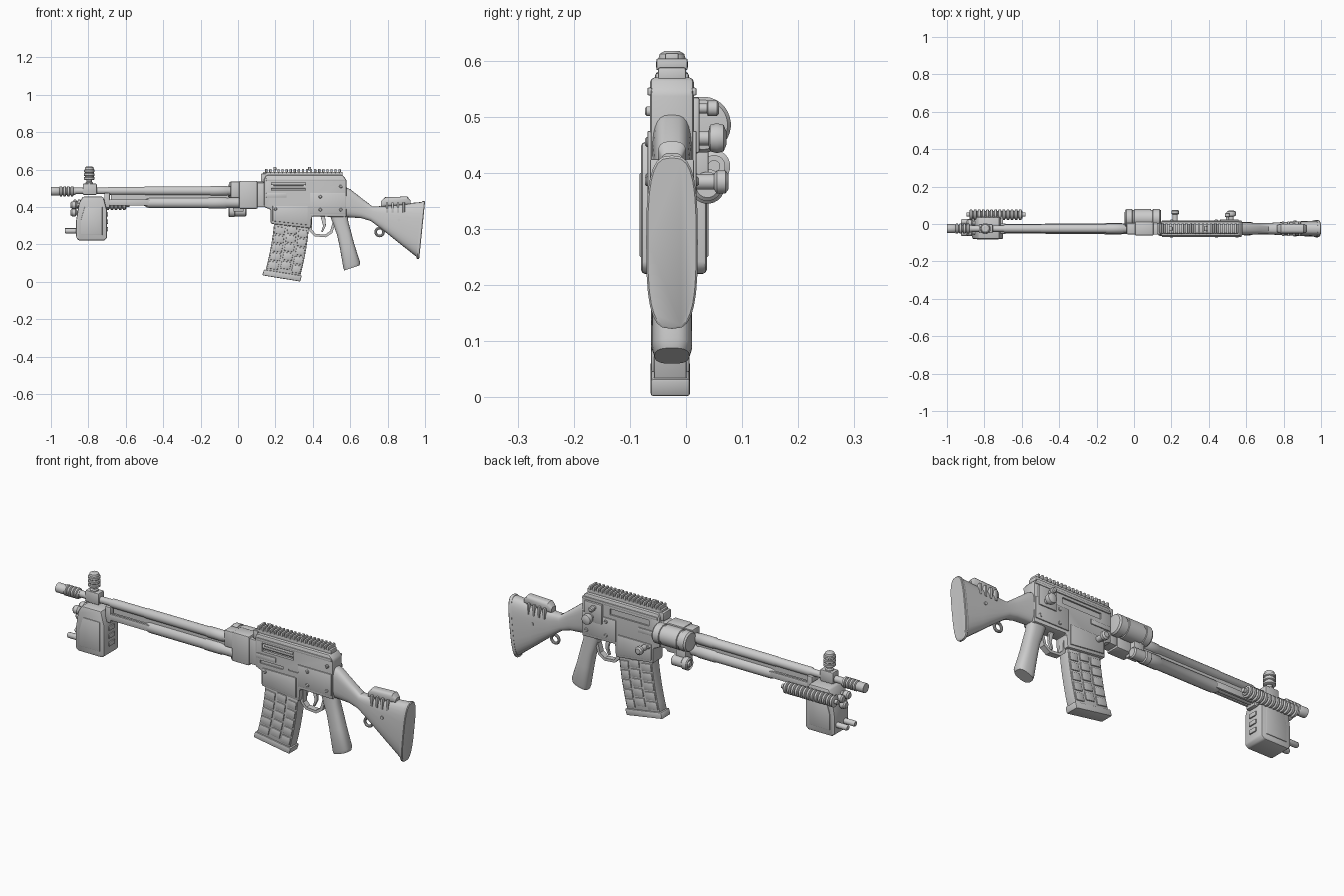
import bpy, bmesh, math
from mathutils import Vector, Matrix

YC = -0.025  # centre plane of the main body


def finish(name, bm):
    bmesh.ops.recalc_face_normals(bm, faces=bm.faces)
    me = bpy.data.meshes.new(name)
    bm.to_mesh(me)
    bm.free()
    ob = bpy.data.objects.new(name, me)
    bpy.context.collection.objects.link(ob)
    return ob


def prism(name, pts, y0, y1, bevel=0.0):
    """Extrude an x-z outline from y0 to y1."""
    bm = bmesh.new()
    a = [bm.verts.new((x, y0, z)) for x, z in pts]
    b = [bm.verts.new((x, y1, z)) for x, z in pts]
    n = len(pts)
    bm.faces.new(a)
    bm.faces.new(b[::-1])
    for i in range(n):
        bm.faces.new((a[i], b[i], b[(i + 1) % n], a[(i + 1) % n]))
    bmesh.ops.recalc_face_normals(bm, faces=bm.faces)
    if bevel:
        es = [e for e in bm.edges if e.calc_face_angle(0) > 0.6]
        bmesh.ops.bevel(bm, geom=es, offset=bevel, segments=2, profile=0.5, affect='EDGES')
    return finish(name, bm)


def box(name, x0, x1, y0, y1, z0, z1, bevel=0.004):
    return prism(name, [(x0, z0), (x1, z0), (x1, z1), (x0, z1)], y0, y1, bevel)


def lathe(name, prof, origin, axis='X', n=24):
    """Turn (distance, radius) pairs about an axis through origin."""
    bm = bmesh.new()
    d = {'X': Vector((1, 0, 0)), 'Y': Vector((0, 1, 0)), 'Z': Vector((0, 0, 1))}[axis]
    u = Vector((d.y, d.z, d.x))
    v = d.cross(u)
    rings = []
    for t, r in prof:
        rings.append([bm.verts.new(Vector(origin) + d * t + r * (u * math.cos(k) + v * math.sin(k)))
                      for k in [2 * math.pi * (i + .5) / n for i in range(n)]])
    skin(bm, rings)
    return finish(name, bm)


def skin(bm, rings):
    n = len(rings[0])
    for a, b in zip(rings, rings[1:]):
        for i in range(n):
            bm.faces.new((a[i], a[(i + 1) % n], b[(i + 1) % n], b[i]))
    bm.faces.new(rings[0])
    bm.faces.new(rings[-1][::-1])


def loft(name, secs, power=0.65, n=28):
    """Skin rounded sections given by two end points in x-z and a half width."""
    bm = bmesh.new()
    rings = []
    for x0, z0, x1, z1, w in secs:
        ring = []
        for i in range(n):
            k = 2 * math.pi * i / n
            c, s = math.cos(k), math.sin(k)
            c = math.copysign(abs(c) ** power, c)
            s = math.copysign(abs(s) ** power, s) * .5 + .5
            ring.append(bm.verts.new((x0 + (x1 - x0) * s, YC + w * c, z0 + (z1 - z0) * s)))
        rings.append(ring)
    skin(bm, rings)
    return finish(name, bm)


def ribbed(x0, x1, count, r_low, r_high):
    """Profile of evenly spaced raised rings."""
    p, step = [], (x1 - x0) / count
    for i in range(count):
        x = x0 + i * step
        p += [(x, r_low), (x + .15 * step, r_high), (x + .65 * step, r_high), (x + .8 * step, r_low)]
    return p + [(x1, r_low)]


def cut(target, boxes):
    for b in boxes:
        c = box("cutter", *b, bevel=0)
        c.hide_render = True
        m = target.modifiers.new("cut", 'BOOLEAN')
        m.object, m.operation, m.solver = c, 'DIFFERENCE', 'EXACT'
        bpy.context.view_layer.objects.active = target
        bpy.ops.object.modifier_apply(modifier=m.name)
        bpy.data.objects.remove(c)


# Barrel, muzzle and lower tube
lathe("muzzle", [(-1, .016), (-1, .024), (-.96, .024)] + ribbed(-.955, -.875, 4, .021, .027)
      + [(-.87, .02)], (0, YC, .484))
lathe("barrel", [(-.88, .017), (-.7, .017), (-.69, .022), (-.5, .022), (-.495, .024), (-.15, .024),
                 (-.145, .027), (-.06, .027), (-.055, .024), (.1, .024)], (0, YC, .486))
lathe("lower_tube", [(-.7, .014), (-.5, .016), (-.49, .024), (-.47, .029), (-.16, .029), (-.155, .032),
                     (-.07, .032), (-.06, .029), (.1, .029)], (0, YC, .422), n=12)
for y in (YC - .02, YC + .02):
    box("tube_rail", -.69, -.47, y - .006, y + .006, .408, .44, .003)
box("barrel_underbar", -.68, -.05, YC - .01, YC + .01, .44, .47, 0)
box("barrel_clamp", -.715, -.685, YC - .028, YC + .028, .395, .475)

# Front post sight
box("sight_base", -.83, -.755, YC - .024, YC + .024, .465, .525, .006)
lathe("sight_post", [(.51, .022), (.53, .02), (.535, .014), (.545, .014)]
      + ribbed(.545, .605, 3, .024, .029) + [(.612, .022), (.617, .014)], (-.795, YC, 0), 'Z')

# Front box with pegs and knobs
prism("front_box", [(-.865, .235), (-.85, .22), (-.715, .22), (-.70, .235), (-.70, .38), (-.72, .455),
                    (-.83, .455), (-.85, .42), (-.865, .33)], -.08, .037, .007)
prism("box_side_panel", [(-.84, .25), (-.725, .25), (-.725, .40), (-.82, .40), (-.84, .33)],
      -.083, .040, .003)
for z in (.27, .31, .35):
    box("box_latch", -.705, -.694, -.045, 0, z, z + .022, .003)
for y, z in ((-.05, .272), (.012, .275)):
    lathe("box_peg", [(-.925, .011), (-.92, .014), (-.86, .014)], (0, y, z), n=16)
for y, z in ((-.045, .41), (.005, .41), (-.02, .37)):
    lathe("box_knob", [(-.895, .014), (-.888, .02), (-.868, .02), (-.86, .012), (-.83, .012)], (0, y, z), n=16)

# Side spring coil
lathe("spring_coil", ribbed(-.88, -.595, 13, .02, .029), (0, .05, .412), n=20)
lathe("coil_core", [(-.895, .011), (-.58, .011)], (0, .05, .412), n=16)
box("coil_bracket", -.80, -.70, -.03, .05, .40, .43)

# Hand guard block, side drum and lamp
box("guard_block", .005, .105, -.062, .012, .39, .54, .008)
box("guard_front", -.04, .015, -.055, .005, .45, .535, .006)
box("guard_neck", .10, .15, -.056, .006, .40, .53)
lathe("side_drum", [(-.05, .03), (-.048, .044), (-.04, .05), (-.01, .05), (-.008, .046), (0, .046), (.002, .05),
                    (.09, .05), (.092, .046), (.1, .046), (.102, .05), (.135, .05), (.143, .044), (.145, .03)],
      (0, .03, .486), n=32)
lathe("side_lamp", [(-.045, .02), (-.05, .026), (-.045, .031), (-.02, .031), (-.015, .026), (.04, .026),
                    (.045, .02)], (0, .038, .376))
lathe("lamp_lens", [(-.052, .012), (-.04, .018)], (0, .038, .376))
box("lamp_mount", -.025, .03, -.02, .04, .375, .45)

# Receiver with ejection port and grooves
receiver = prism("receiver", [(.14, .40), (.175, .385), (.175, .31), (.39, .285), (.395, .35), (.58, .345),
                              (.58, .545), (.56, .57), (.15, .57), (.14, .55)], -.064, .014, .008)
cut(receiver, [(.18, .36, -.09, -.05, .488, .53), (.17, .30, -.09, -.058, .425, .44),
               (.20, .42, .006, .05, .495, .525), (.33, .40, -.09, -.060, .43, .438)])
lathe("bolt", [(.17, .014), (.37, .014)], (0, YC - .02, .508), n=16)
box("bolt_rib", .19, .35, -.064, -.05, .513, .52, .002)
for y0, y1 in ((-.069, -.06), (.01, .019)):
    box("cover_edge", .15, .575, y0, y1, .538, .552, .003)
    box("lower_side_plate", .385, .575, y0, y1, .365, .475, .003)
    prism("magwell_plate", [(.185, .325), (.375, .303), (.375, .405), (.185, .405)], y0, y1, .003)
    box("front_side_plate", .15, .26, y0, y1, .45, .475, .003)
for x, z in ((.44, .385), (.55, .385), (.44, .455), (.2, .39), (.55, .51)):
    lathe("receiver_pin", [(-.073, .006), (-.07, .009), (.02, .009), (.023, .006)], (x, 0, z), 'Y', 12)

# Controls on the far side
lathe("selector_knob", [(0, .013), (.035, .013), (.038, .024), (.05, .027), (.062, .024), (.067, .012)],
      (.52, .005, .462), 'Y', 20)
lathe("charging_handle", [(0, .009), (.032, .009), (.034, .014), (.05, .014), (.054, .009)],
      (.50, .005, .515), 'Y', 16)
lathe("magazine_catch", [(0, .014), (.04, .014), (.045, .021), (.06, .021), (.066, .013)],
      (.22, .01, .384), 'Y', 20)
box("selector_plate", .46, .56, .01, .024, .435, .535)

# Top rail
box("rail_base", .135, .56, YC - .025, YC + .025, .56, .588)
for i in range(19):
    x = .145 + i * .0218
    box("rail_tooth", x, x + .012, YC - .028, YC + .028, .583, .604, .003)
for x in (.19, .375):
    box("rail_sight", x, x + .015, YC - .012, YC + .012, .595, .614, .003)
box("rail_front_foot", .122, .15, YC - .03, YC + .03, .535, .578)


# Curved magazine with raised panels
def mag(s, t):
    lx, lz = .197 - .02 * t - .033 * t * t, .36 - .31 * t
    rx, rz = .383 - .02 * t - .033 * t * t, .335 - .315 * t
    return lx + (rx - lx) * s, lz + (rz - lz) * s


def mag_patch(name, s0, s1, t0, t1, half, bevel, steps=1):
    ts = [t0 + (t1 - t0) * i / steps for i in range(steps + 1)]
    prism(name, [mag(s0, t) for t in ts] + [mag(s1, t) for t in ts[::-1]], YC - .003 - half, YC - .003 + half, bevel)


mag_patch("magazine", 0, 1, 0, 1, .029, .004, 6)
mag_patch("magazine_floor", -.05, 1.04, .955, 1.055, .035, .005)
for r in range(5):
    for s0, s1 in ((.03, .33), (.39, .66), (.72, .97)):
        off = .035 if .39 <= s0 < .5 else 0
        mag_patch("magazine_panel", s0, s1, .2 + r * .15 - off, .325 + r * .15 - off, .034, .003)

# Trigger and guard
prism("trigger_guard", [(.38, .36), (.383, .27), (.41, .243), (.47, .238), (.505, .262), (.53, .35),
                        (.515, .35), (.493, .272), (.466, .252), (.416, .256), (.397, .276), (.395, .36)],
      YC - .015, YC + .015)
prism("trigger", [(.44, .355), (.455, .30), (.445, .268), (.453, .265), (.47, .30), (.465, .355)],
      YC - .007, YC + .007, .002)

# Pistol grip and stock
loft("pistol_grip", [(.49, .36, .585, .37, .03), (.508, .31, .59, .32, .031), (.53, .25, .605, .265, .033),
                     (.545, .18, .622, .2, .035), (.563, .075, .653, .105, .036), (.568, .06, .65, .088, .031)], .75)
loft("stock", [(.565, .345, .565, .51, .036), (.59, .345, .60, .495, .034), (.66, .34, .67, .44, .03),
               (.71, .325, .72, .402, .03), (.77, .28, .775, .405, .034), (.87, .2, .88, .417, .039),
               (.955, .133, .985, .427, .043)])
loft("butt_plate", [(.953, .13, .983, .429, .044), (.957, .122, .987, .431, .046), (.966, .122, .997, .431, .046),
                    (.969, .126, 1.0, .427, .043)])
loft("cheek_rest", [(.765, .40, .765, .43, .018), (.78, .40, .785, .452, .025), (.905, .41, .905, .456, .025),
                    (.922, .41, .922, .435, .018)])
for i in range(4):
    x = .79 + i * .03
    prism("stock_strap", [(x, .37), (x + .012, .37), (x + .012, .425), (x, .425)], YC - .039, YC + .039, .003)
lathe("stock_screw", [(-.043, .008), (.043, .008)], (.86, YC, .33), 'Y', 12)

# Sling ring under the stock
bpy.ops.mesh.primitive_torus_add(major_radius=.021, minor_radius=.007, major_segments=24, minor_segments=10,
                                 location=(.757, YC, .266), rotation=(math.pi / 2, 0, 0))
bpy.context.object.name = "sling_ring"

# Smooth shading with sharp edges kept
bpy.ops.object.select_all(action='SELECT')
bpy.ops.object.shade_smooth_by_angle(angle=math.radians(32))
